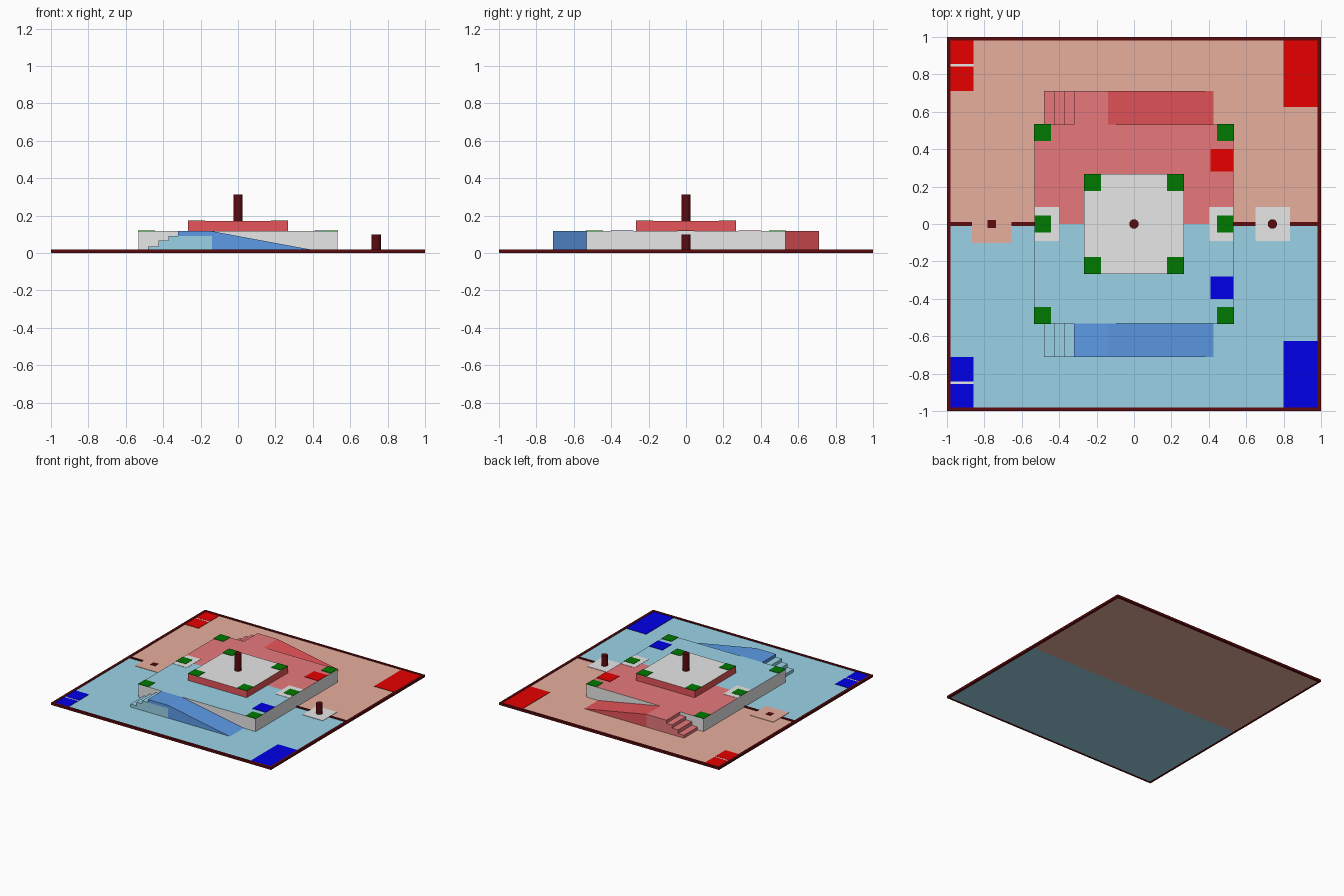
import bpy, bmesh

if "Cube" in bpy.data.objects:
    bpy.data.objects.remove(bpy.data.objects["Cube"])

# ---------- colours (linear) ----------
def mat(name, r, g, b):
    m = bpy.data.materials.new(name)
    m.diffuse_color = (r, g, b, 1)
    m.use_nodes = True
    m.node_tree.nodes["Principled BSDF"].inputs["Base Color"].default_value = m.diffuse_color
    return m

GREY = mat("light grey", .8, .8, .8)
RED = mat("pure red", .8, 0, 0)
BLUE = mat("pure blue", 0, 0, .8)
GREEN = mat("green", 0, .19, 0)
DARK = mat("dark red", .11, .003, .004)
SALMON = mat("salmon", .8, .43, .34)
SKY = mat("sky blue", .33, .65, .8)
PINK = mat("pink red", .8, .19, .2)
RAMP_BLUE = mat("ramp blue", .11, .33, .8)
RAMP_RED = mat("ramp red", .8, .09, .1)

# ---------- helpers ----------
def finish(bm, name, mats):
    bmesh.ops.recalc_face_normals(bm, faces=bm.faces[:])
    me = bpy.data.meshes.new(name)
    bm.to_mesh(me)
    bm.free()
    for m in mats:
        me.materials.append(m)
    ob = bpy.data.objects.new(name, me)
    bpy.context.collection.objects.link(ob)
    return ob

def box(name, x, y, z, *mats, rule=None, split=False):
    """Box from (low, high) ranges; rule(face) gives the material index."""
    bm = bmesh.new()
    bmesh.ops.create_cube(bm, size=1)
    for v in bm.verts:
        for i, (lo, hi) in enumerate((x, y, z)):
            v.co[i] = lo if v.co[i] < 0 else hi
    if split:
        bmesh.ops.bisect_plane(bm, geom=bm.verts[:] + bm.edges[:] + bm.faces[:],
                               plane_co=(0, 0, 0), plane_no=(0, 1, 0))
    bm.normal_update()
    if rule:
        for f in bm.faces:
            f.material_index = rule(f)
    return finish(bm, name, mats)

def plate(name, x, y, z, m, t=.003):
    return box(name, x, y, (z - .001, z + t), m)

def post(name, x, z0, z1, r):
    bm = bmesh.new()
    bmesh.ops.create_cone(bm, cap_ends=True, segments=16, radius1=r, radius2=r, depth=z1 - z0)
    bmesh.ops.translate(bm, verts=bm.verts[:], vec=(x, 0, (z0 + z1) / 2))
    return finish(bm, name, [DARK])

def prism(name, profile, y0, y1, m):
    """Extrude an x-z profile along y."""
    bm = bmesh.new()
    f = bm.faces.new([bm.verts.new((px, y0, pz)) for px, pz in profile])
    ext = bmesh.ops.extrude_face_region(bm, geom=[f])
    vs = [g for g in ext["geom"] if isinstance(g, bmesh.types.BMVert)]
    bmesh.ops.translate(bm, verts=vs, vec=(0, y1 - y0, 0))
    return finish(bm, name, [m])

def span(s, lo, hi):
    """Y range mirrored to side s."""
    return tuple(sorted((s * lo, s * hi)))

FLOOR, DECK, TOP = .012, .117, .172

# ---------- border walls ----------
for s, n in ((1, "back"), (-1, "front")):
    box(n + "_wall", (-1, 1), span(s, .98, 1), (0, .018), DARK)
for s, n in ((1, "right"), (-1, "left")):
    box(n + "_wall", span(s, .98, 1), (-.98, .98), (0, .018), DARK)

# ---------- middle divider ----------
for i, r in enumerate(((-.98, -.865), (-.655, -.53), (.53, .65), (.835, .98))):
    box(f"divider_{i}", r, (-.01, .01), (.002, .018), DARK)

# ---------- two-level platform ----------
box("platform", (-.533, .533), (-.533, .533), (.001, DECK), GREY, PINK, SKY, split=True,
    rule=lambda f: 0 if f.normal.z < .5 else (1 if f.calc_center_median().y > 0 else 2))
box("upper_platform", (-.266, .266), (-.266, .266), (DECK - .002, TOP), GREY, RAMP_RED,
    rule=lambda f: 0 if f.normal.z > .5 else 1)

# ---------- posts and their pads ----------
post("centre_post", 0, TOP - .002, .312, .025)
post("right_post", .74, FLOOR, .1, .025)
plate("right_pad", (.65, .835), (-.092, .092), FLOOR, GREY)
plate("left_pad", (-.865, -.655), (-.102, .102), FLOOR, SALMON)
plate("left_socket", (-.783, -.739), (-.022, .022), FLOOR + .003, DARK)

# ---------- everything mirrored front/back ----------
for s, n, floor_m, deck_m, ramp_m, zone_m in (
        (1, "red", SALMON, PINK, RAMP_RED, RED),
        (-1, "blue", SKY, SKY, RAMP_BLUE, BLUE)):
    box(n + "_floor", (-.98, .98), span(s, 0, .98), (0, FLOOR), floor_m)
    # steps, landing and ramp beside the platform
    y0, y1 = span(s, .533, .712)
    prism(n + "_steps", [(-.14, .002), (-.48, .002), (-.48, .036), (-.426, .036),
                         (-.426, .066), (-.372, .066), (-.372, .092), (-.14, .092)],
          y0, y1, deck_m)
    box(n + "_landing", (-.32, -.14), (y0, y1), (.092, DECK),
        deck_m if s > 0 else ramp_m)
    prism(n + "_ramp", [(-.14, .002), (-.14, DECK), (.48, .002)], y0, y1, ramp_m)
    # painted zones in the corners
    plate(n + "_start_zone", (.80, .98), span(s, .625, .98), FLOOR, zone_m)
    plate(n + "_corner_zone", (-.98, -.857), span(s, .855, .98), FLOOR, zone_m)
    plate(n + "_corner_zone_2", (-.98, -.857), span(s, .712, .842), FLOOR, zone_m)
    plate(n + "_zone_gap", (-.98, -.857), span(s, .842, .855), FLOOR, GREY, .002)
    plate(n + "_deck_mark", (.41, .533), span(s, .28, .40), DECK, zone_m)

# ---------- green marks and grey side pads ----------
for s, n in ((1, "right"), (-1, "left")):
    plate(n + "_deck_pad", span(s, .402, .533), (-.091, .091), DECK, GREY, .002)
    plate(n + "_side_mark", span(s, .443, .533), (-.045, .045), DECK, GREEN, .004)
    for t, k in ((1, "back"), (-1, "front")):
        plate(f"{n}_{k}_deck_corner", span(s, .443, .534), span(t, .443, .534), DECK, GREEN)
        plate(f"{n}_{k}_top_corner", span(s, .177, .267), span(t, .177, .267), TOP, GREEN)
